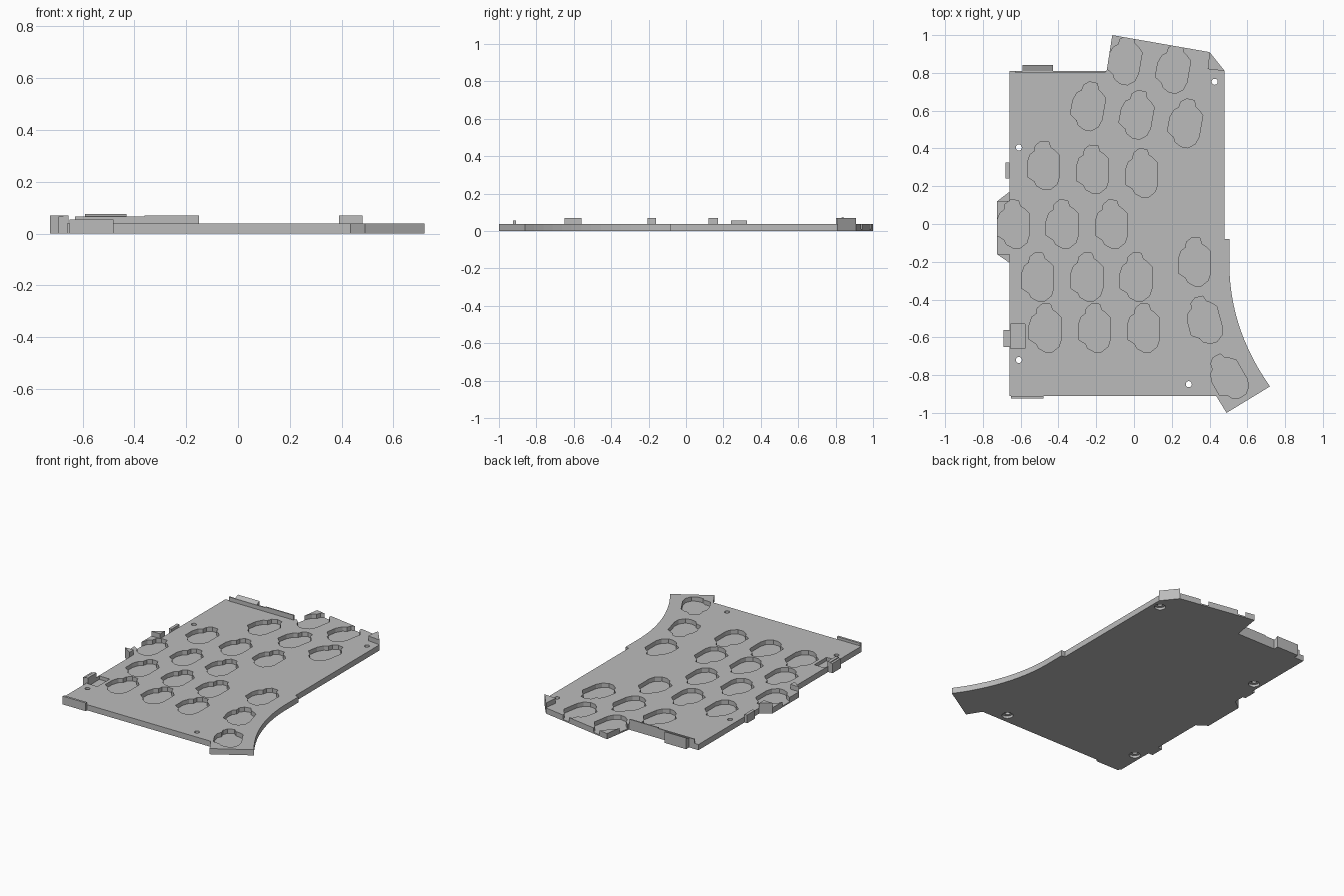
import bpy, bmesh
from math import radians, sin, cos, tau

if "Cube" in bpy.data.objects:
    bpy.data.objects.remove(bpy.data.objects["Cube"])

grey = bpy.data.materials.new("plain grey")
grey.use_nodes = True
COLOR = (0.5, 0.5, 0.5, 1)
grey.diffuse_color = COLOR
grey.node_tree.nodes["Principled BSDF"].inputs["Base Color"].default_value = COLOR

THICK = 0.038
FLOOR = 0.009


def add_prism(bm, outline, z0, z1):
    """Extrude a flat outline from z0 up to z1."""
    face = bm.faces.new([bm.verts.new((x, y, z0)) for x, y in outline])
    up = bmesh.ops.extrude_face_region(bm, geom=[face])["geom"]
    for v in up:
        if isinstance(v, bmesh.types.BMVert):
            v.co.z = z1


def finish(name, bm, material=True):
    bmesh.ops.recalc_face_normals(bm, faces=bm.faces)
    mesh = bpy.data.meshes.new(name)
    bm.to_mesh(mesh)
    bm.free()
    obj = bpy.data.objects.new(name, mesh)
    bpy.context.collection.objects.link(obj)
    if material:
        mesh.materials.append(grey)
    return obj


def prism(name, outline, z0, z1):
    bm = bmesh.new()
    add_prism(bm, outline, z0, z1)
    return finish(name, bm)


def rect(x0, x1, y0, y1):
    return [(x0, y0), (x1, y0), (x1, y1), (x0, y1)]


def circle(x, y, r, n=24):
    return [(x + r * cos(tau * i / n), y + r * sin(tau * i / n)) for i in range(n)]


# Plate: angled rear wing, curved thumb wing and a bump on the right edge
outline = [(-0.66, -0.91), (0.435, -0.91), (0.49, -1.0), (0.72, -0.86)]
p0, p1, p2 = (0.72, -0.86), (0.515, -0.57), (0.505, -0.24)
for i in range(1, 13):
    t = i / 12
    outline.append(tuple((1 - t) ** 2 * a + 2 * t * (1 - t) * b + t * t * c
                         for a, b, c in zip(p0, p1, p2)))
outline += [(0.505, -0.08), (0.48, -0.08), (0.48, 0.81), (0.4, 0.91),
            (-0.115, 1.0), (-0.145, 0.81), (-0.66, 0.81), (-0.66, 0.17),
            (-0.725, 0.12), (-0.725, -0.16), (-0.66, -0.205)]
plate = prism("base_plate", outline, 0, THICK)

# Socket pockets: one lobed shape, placed on columns, rear wing and thumb fan
LOBED = [(-0.085, 0.015), (-0.07, 0.058), (-0.047, 0.075), (-0.042, 0.105),
         (-0.015, 0.127), (0.028, 0.125), (0.038, 0.095), (0.06, 0.08),
         (0.085, 0.055), (0.085, -0.06), (0.072, -0.1), (0.038, -0.127),
         (0.0, -0.127), (-0.035, -0.108), (-0.046, -0.085), (-0.085, -0.06)]
places = []
for x, y, drop in [(-0.48, 0.31, 0.02), (-0.64, 0, 0), (-0.51, -0.28, 0), (-0.47, -0.55, 0)]:
    places += [(x + 0.26 * i, y - drop * i, 0) for i in range(3)]
places += [(-0.243 + 0.257 * i, 0.625 - 0.045 * i, -10) for i in range(3)]
places += [(-0.05 + 0.257 * i, 0.868 - 0.045 * i, -10) for i in range(2)]
places += [(0.32, -0.2, 0), (0.37, -0.51, 15), (0.495, -0.81, 30)]

bm = bmesh.new()
for x, y, deg in places:
    c, s = cos(radians(deg)), sin(radians(deg))
    add_prism(bm, [(x + c * u - s * v, y + s * u + c * v) for u, v in LOBED], FLOOR, 0.1)
# Cable notch at the right edge
add_prism(bm, rect(-0.655, -0.578, -0.66, -0.53), 0.015, 0.1)
pockets = finish("pocket_cutter", bm, False)

# Screw holes with counterbores underneath
screws = [(-0.61, 0.405), (-0.61, -0.72), (0.29, -0.848), (0.427, 0.753)]
cutters = [pockets]
for name, r, z0, z1 in [("screw_cutter", 0.016, -0.1, 0.1), ("counterbore_cutter", 0.034, -0.1, 0.016)]:
    bm = bmesh.new()
    for x, y in screws:
        add_prism(bm, circle(x, y, r), z0, z1)
    cutters.append(finish(name, bm, False))

for cutter in cutters:
    mod = plate.modifiers.new(cutter.name, "BOOLEAN")
    mod.operation = "DIFFERENCE"
    mod.solver = "EXACT"
    mod.object = cutter
bpy.context.view_layer.objects.active = plate
for mod in list(plate.modifiers):
    bpy.ops.object.modifier_apply(modifier=mod.name)
for cutter in cutters:
    bpy.data.objects.remove(cutter)

# Raised corner stops
TOP = 0.07
prism("rear_corner_stop", [(0.39, 0.82), (0.48, 0.81), (0.4, 0.91)], THICK, TOP)
prism("bump_rear_stop", [(-0.725, 0.12), (-0.66, 0.12), (-0.66, 0.17)], THICK, TOP)
prism("bump_front_stop", [(-0.725, -0.16), (-0.66, -0.205), (-0.66, -0.16)], THICK, TOP)

# Thin rear rims
prism("rear_rim_low", rect(-0.63, -0.36, 0.802, 0.81), THICK, 0.065)
prism("rear_rim_high", rect(-0.36, -0.15, 0.802, 0.81), THICK, TOP)

# Edge tabs
prism("front_tab", rect(-0.65, -0.48, -0.925, -0.91), 0, 0.055)
prism("side_tab", rect(-0.68, -0.66, 0.24, 0.325), 0, 0.055)
prism("cable_wall_outer", rect(-0.692, -0.676, -0.65, -0.56), 0, 0.065)
prism("cable_wall_inner", rect(-0.676, -0.655, -0.65, -0.56), 0, TOP)

# Rear latch with a sloped inner lip
latch = prism("rear_latch", rect(-0.59, -0.43, 0.81, 0.842), 0, 0.075)
for v in latch.data.vertices:
    if v.co.z > 0.05 and v.co.y < 0.82:
        v.co.z = 0.062
